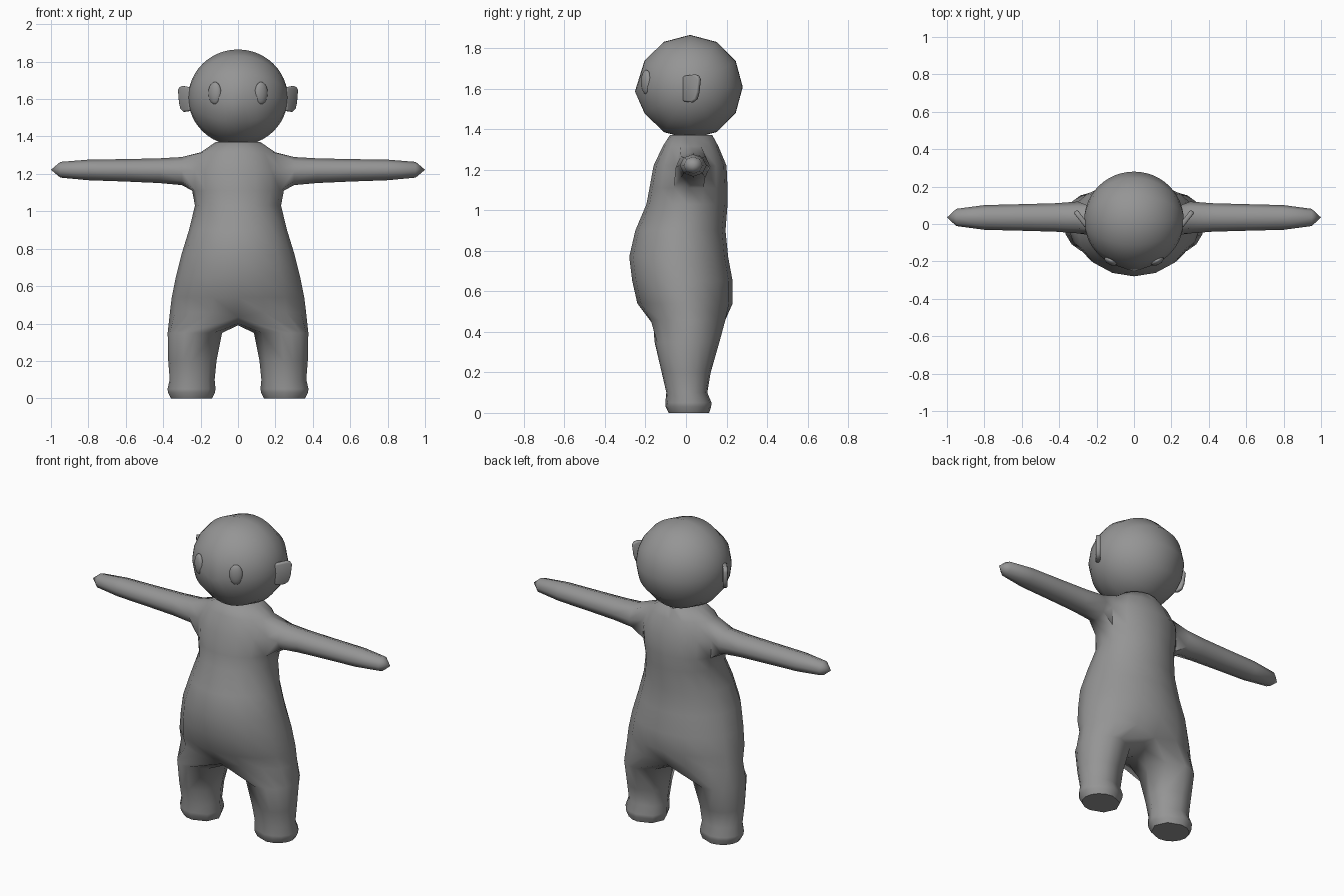
import bpy, bmesh, math
from mathutils import Vector

if "Cube" in bpy.data.objects:
    bpy.data.objects.remove(bpy.data.objects["Cube"])

clay = bpy.data.materials.new("plain_grey")
clay.diffuse_color = (0.3, 0.3, 0.3, 1)
clay.use_nodes = True
clay.node_tree.nodes["Principled BSDF"].inputs["Base Color"].default_value = clay.diffuse_color


def finish(name, bm, angle=60):
    bmesh.ops.recalc_face_normals(bm, faces=bm.faces)
    mesh = bpy.data.meshes.new(name)
    bm.to_mesh(mesh)
    bm.free()
    mesh.materials.append(clay)
    ob = bpy.data.objects.new(name, mesh)
    bpy.context.collection.objects.link(ob)
    bpy.ops.object.select_all(action='DESELECT')
    bpy.context.view_layer.objects.active = ob
    ob.select_set(True)
    bpy.ops.object.shade_smooth_by_angle(angle=math.radians(angle))
    return ob


def bridge(bm, a, b):
    for i in range(len(a)):
        j = (i + 1) % len(a)
        bm.faces.new((a[i], a[j], b[j], b[i]))


# Body: torso rings as (z, half width, front y, back y)
bm = bmesh.new()
TORSO = [(1.37, .12, -.08, .13), (1.315, .20, -.115, .16), (1.22, .25, -.16, .20),
         (1.11, .245, -.18, .205), (1.03, .23, -.195, .205), (.90, .262, -.25, .195),
         (.77, .302, -.28, .208), (.65, .332, -.265, .23), (.54, .354, -.24, .23),
         (.46, .364, -.19, .21)]
N = 16
rings = []
for z, rx, y0, y1 in TORSO:
    cy, ry = (y0 + y1) / 2, (y1 - y0) / 2
    rings.append([bm.verts.new((rx * math.cos(k * math.tau / N),
                                cy + ry * math.sin(k * math.tau / N), z)) for k in range(N)])
for k in (4, 12):
    rings[-1][k].co.y *= .85
    rings[-1][k].co.z = .435
ARM_BANDS, ARM_FACES = (1, 2), (15, 0, 7, 8)
for r in range(len(rings) - 1):
    for k in range(N):
        if r in ARM_BANDS and k in ARM_FACES:
            continue                                   # arm holes
        j = (k + 1) % N
        bm.faces.new((rings[r][k], rings[r][j], rings[r + 1][j], rings[r + 1][k]))
bm.faces.new(rings[0])

# Crotch strip shared by both legs, back to front
crotch = [bm.verts.new((0, y, z)) for y, z in ((.09, .40), (.01, .39), (-.07, .40))]

# Leg rings as (z, inner x, outer x, front y, back y); arm rings as (x, z, half depth, half height)
LEG = [(.35, .085, .376, -.155, .165), (.2, .115, .373, -.12, .122), (.1, .125, .365, -.097, .105),
       (.05, .12, .377, -.102, .126), (.03, .124, .374, -.1, .124), (0, .138, .358, -.085, .114)]
ARM = [(.30, 1.215, .085, .075), (.42, 1.217, .076, .066), (.60, 1.219, .071, .060),
       (.80, 1.221, .066, .055), (.95, 1.222, .046, .042)]
leg_angles = [math.radians(-90 + 22.5 * i) for i in range(9)] + [math.radians(a) for a in (135, 180, 225)]
for s in (1, -1):
    def idx(k):
        return k % N if s == 1 else (8 - k) % N

    prev = [rings[-1][idx(k)] for k in range(-4, 5)] + crotch
    for z, x0, x1, y0, y1 in LEG:
        ring = [bm.verts.new((s * ((x0 + x1) / 2 + (x1 - x0) / 2 * math.cos(a)),
                              (y0 + y1) / 2 + (y1 - y0) / 2 * math.sin(a), z)) for a in leg_angles]
        bridge(bm, prev, ring)
        prev = ring
    bm.faces.new(prev)                                 # sole

    hole = [(1, -1), (1, 0), (1, 1), (2, 1), (3, 1), (3, 0), (3, -1), (2, -1)]
    prev = [rings[r][idx(k)] for r, k in hole]
    loose = rings[2][idx(0)]
    for x, z, ry, rz in ARM:
        ring = [bm.verts.new((s * x, .035 + ry * math.cos(math.radians(135 - 45 * i)),
                              z + rz * math.sin(math.radians(135 - 45 * i)))) for i in range(8)]
        bridge(bm, prev, ring)
        prev = ring
    tip = bm.verts.new((s, .035, 1.222))
    for i in range(8):
        bm.faces.new((prev[i], prev[(i + 1) % 8], tip))
    bm.verts.remove(loose)
finish("body", bm)

# Head: twelve-sided ball around the side-to-side axis, nose pulled out of the front row
bm = bmesh.new()
SEG, ROWS = 12, 24
HC = Vector((0, .02, 1.608))
cols = []
for i in range(1, ROWS):
    t = math.pi * i / ROWS
    col = []
    for k in range(SEG):
        a = math.tau * k / SEG
        co = HC + Vector((-.266 * math.cos(t), .26 * math.sin(t) * math.cos(a), .257 * math.sin(t) * math.sin(a)))
        d = abs(i - ROWS // 2)
        if k == SEG // 2 and d < 2:
            co += Vector((0, -.012, -.022)) * (1 - d / 2)
        col.append(bm.verts.new(co))
    cols.append(col)
for a, b in zip(cols, cols[1:]):
    bridge(bm, a, b)
for col, x in ((cols[0], -.266), (cols[-1], .266)):
    pole = bm.verts.new(HC + Vector((x, 0, 0)))
    for k in range(SEG):
        bm.faces.new((col[k], col[(k + 1) % SEG], pole))
finish("head", bm)

for s, side in ((1, "left"), (-1, "right")):
    # Eyes: flattened ovals facing outwards
    bm = bmesh.new()
    bmesh.ops.create_uvsphere(bm, u_segments=16, v_segments=10, radius=1)
    eye = finish(side + "_eye", bm)
    eye.scale = (.038, .022, .06)
    eye.location = (s * .124, -.196, 1.632)
    eye.rotation_euler.z = s * math.radians(29)

    # Ears: slanted rounded plates, narrower at the bottom
    bm = bmesh.new()
    outline = [(0, -.065), (.055, -.07), (.08, -.055), (.092, -.02), (.1, .045), (.09, .062), (.07, .068), (0, .06)]
    vs = [bm.verts.new((u, -.013, v)) for u, v in outline]
    face = bm.faces.new(vs)
    out = bmesh.ops.extrude_face_region(bm, geom=[face])
    bmesh.ops.translate(bm, verts=[g for g in out['geom'] if isinstance(g, bmesh.types.BMVert)], vec=(0, .026, 0))
    direction = Vector((.055, .07, 0)).normalized()
    normal = Vector((direction.y, -direction.x, 0))
    for v in bm.verts:
        p = Vector((.252, -.01, 1.602)) + direction * v.co.x + normal * v.co.y + Vector((0, 0, v.co.z))
        v.co = (s * p.x, p.y, p.z)
    bmesh.ops.recalc_face_normals(bm, faces=bm.faces)
    bmesh.ops.bevel(bm, geom=[e for e in bm.edges if e.calc_face_angle(0) > 1.2],
                    offset=.008, segments=2, affect='EDGES', profile=.5)
    finish(side + "_ear", bm)
